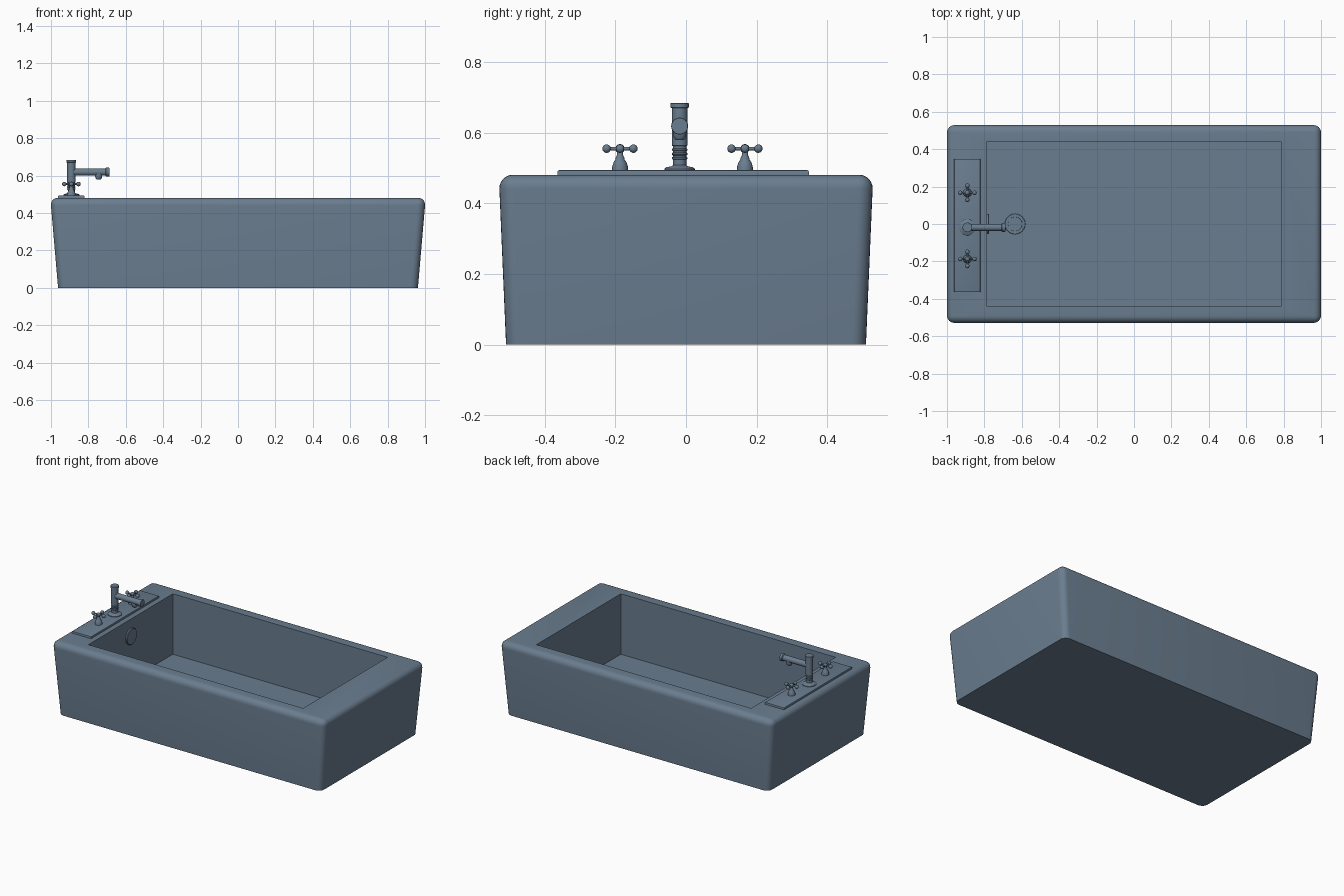
import bpy, bmesh, math
from mathutils import Matrix, Vector

if "Cube" in bpy.data.objects:
    bpy.data.objects.remove(bpy.data.objects["Cube"])

# Slate blue finish shared by all parts
slate = bpy.data.materials.new("slate_blue")
slate.diffuse_color = (0.144, 0.205, 0.275, 1)
slate.use_nodes = True
slate.node_tree.nodes["Principled BSDF"].inputs["Base Color"].default_value = slate.diffuse_color


def finish(name, bm):
    bmesh.ops.recalc_face_normals(bm, faces=bm.faces)
    me = bpy.data.meshes.new(name)
    bm.to_mesh(me)
    bm.free()
    me.materials.append(slate)
    ob = bpy.data.objects.new(name, me)
    bpy.context.collection.objects.link(ob)
    bpy.ops.object.select_all(action='DESELECT')
    ob.select_set(True)
    bpy.context.view_layer.objects.active = ob
    bpy.ops.object.shade_smooth_by_angle(angle=math.radians(35))


def lathe(bm, profile, loc, axis=(0, 0, 1), n=32):
    """Spin (radius, height) pairs around an axis and cap both ends."""
    m = Matrix.Translation(loc) @ Vector((0, 0, 1)).rotation_difference(Vector(axis)).to_matrix().to_4x4()
    rings = [[bm.verts.new(m @ Vector((r * math.cos(2 * math.pi * i / n),
                                       r * math.sin(2 * math.pi * i / n), h)))
              for i in range(n)] for r, h in profile]
    for a, b in zip(rings, rings[1:]):
        for i in range(n):
            j = (i + 1) % n
            bm.faces.new((a[i], a[j], b[j], b[i]))
    bm.faces.new(rings[0][::-1])
    bm.faces.new(rings[-1])


def ball(bm, loc, r):
    bmesh.ops.create_uvsphere(bm, u_segments=16, v_segments=10, radius=r,
                              matrix=Matrix.Translation(loc))


# Tub: tapered block, rounded edges, basin sunk into the top
bm = bmesh.new()
bmesh.ops.create_cube(bm, size=2)
for v in bm.verts:
    top = v.co.z > 0
    v.co = (math.copysign(1.0035 if top else 0.962, v.co.x),
            math.copysign(0.5305 if top else 0.51, v.co.y), 0.481 if top else 0)
edges = [e for e in bm.edges if max(v.co.z for v in e.verts) > 0.1]
bmesh.ops.bevel(bm, geom=edges, offset=0.04, segments=6, profile=0.5, affect='EDGES')
bm.normal_update()
rim = max((f for f in bm.faces if f.normal.z > 0.99), key=lambda f: f.calc_area())
bmesh.ops.inset_region(bm, faces=[rim], thickness=0.05)
for v in rim.verts:
    v.co = (math.copysign(0.787, v.co.x), math.copysign(0.442, v.co.y), 0.481)
floor = bmesh.ops.extrude_discrete_faces(bm, faces=[rim])['faces'][0]
for v in floor.verts:
    v.co.z = 0.08
finish("bathtub", bm)

# Deck plate under the taps
bm = bmesh.new()
bmesh.ops.create_cube(bm, size=1, matrix=Matrix.Translation((-0.892, -0.008, 0.485))
                      @ Matrix.Diagonal((0.14, 0.712, 0.018, 1)))
bmesh.ops.bevel(bm, geom=[e for e in bm.edges if min(v.co.z for v in e.verts) > 0.48],
                offset=0.004, segments=2, profile=0.5, affect='EDGES')
finish("deck_plate", bm)

# Faucet column with flange, ribbed neck and cap
X, Y = -0.891, -0.018
bm = bmesh.new()
profile = [(0.043, 0.49), (0.043, 0.498), (0.038, 0.502), (0.024, 0.505), (0.019, 0.508), (0.019, 0.524)]
for i in range(3):
    z = 0.524 + i * 0.012
    profile += [(0.0195, z), (0.022, z + 0.002), (0.022, z + 0.006), (0.0195, z + 0.008)]
profile += [(0.0195, 0.562), (0.022, 0.564), (0.022, 0.67), (0.026, 0.672), (0.026, 0.683), (0.025, 0.684)]
lathe(bm, profile, (X, Y, 0))
finish("faucet_column", bm)

# Spout with end collar and downward nozzle
bm = bmesh.new()
lathe(bm, [(0.019, 0), (0.019, 0.182), (0.024, 0.186), (0.024, 0.201), (0.023, 0.203)],
      (X, Y, 0.619), (1, 0, 0))
finish("faucet_spout", bm)
bm = bmesh.new()
lathe(bm, [(0.012, 0.58), (0.016, 0.584), (0.019, 0.597), (0.019, 0.612)], (-0.745, Y, 0))
finish("spout_nozzle", bm)

# Cross-handle taps
for side, y in (("left", -0.187), ("right", 0.167)):
    bm = bmesh.new()
    lathe(bm, [(0.023, 0.49), (0.022, 0.505), (0.018, 0.517), (0.013, 0.524),
               (0.012, 0.53), (0.009, 0.536), (0.008, 0.556)], (X, y, 0), n=24)
    finish("tap_base_" + side, bm)
    bm = bmesh.new()
    c = Vector((X, y, 0.555))
    ball(bm, c, 0.013)
    for d in ((1, 0, 0), (-1, 0, 0), (0, 1, 0), (0, -1, 0)):
        lathe(bm, [(0.005, 0), (0.005, 0.038)], c, d, 12)
        ball(bm, c + 0.038 * Vector(d), 0.012)
    finish("tap_cross_" + side, bm)

# Overflow cover on the end wall and drain in the floor
bm = bmesh.new()
lathe(bm, [(0.053, -0.005), (0.053, 0.008), (0.05, 0.011)], (-0.787, 0, 0.368), (1, 0, 0))
finish("overflow_cover", bm)
bm = bmesh.new()
lathe(bm, [(0.055, -0.005), (0.055, 0.003), (0.053, 0.005), (0.038, 0.005), (0.037, 0.003)],
      (-0.636, 0, 0.08))
finish("floor_drain", bm)
